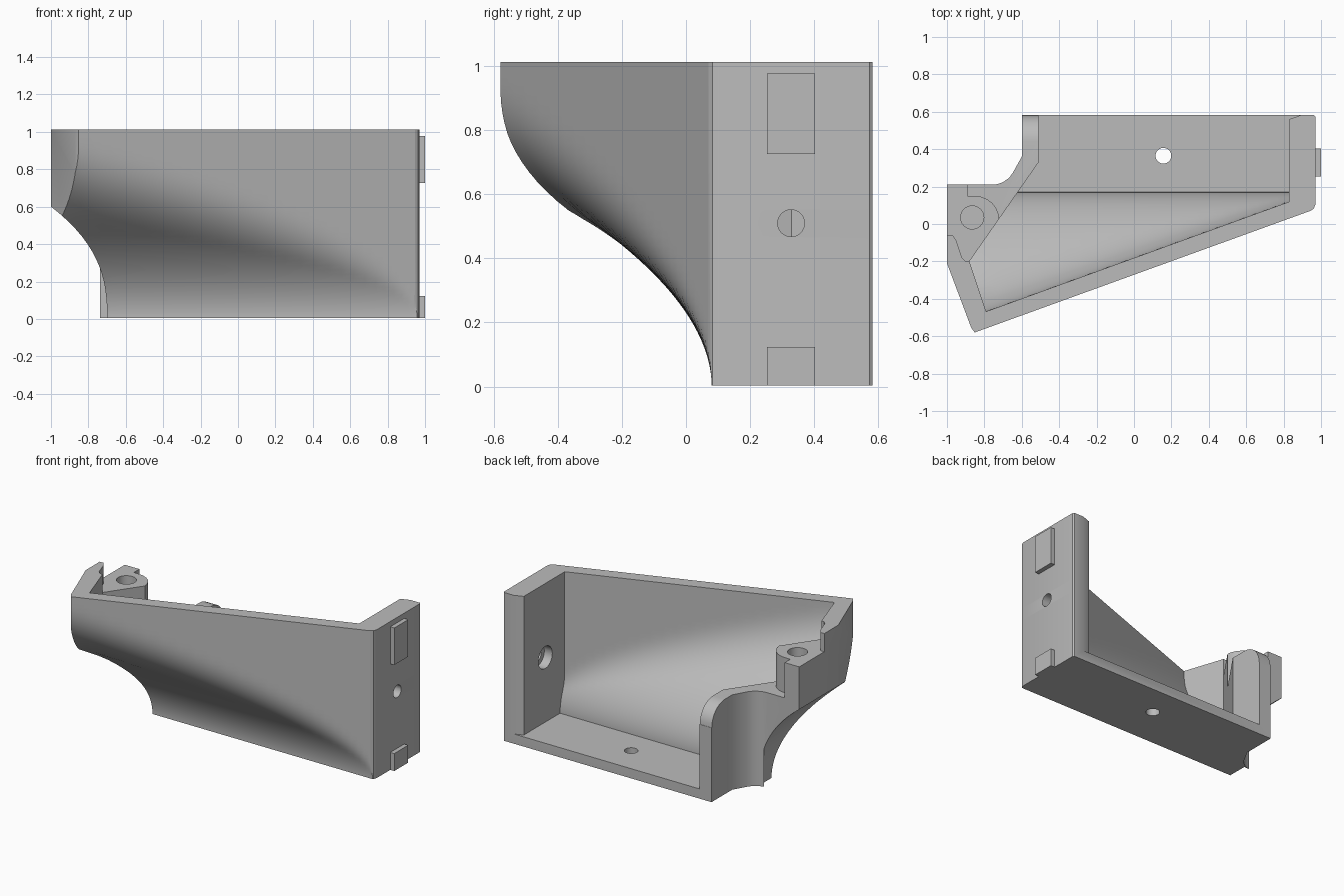
import bpy, bmesh, math

cube = bpy.data.objects.get("Cube")
if cube:
    bpy.data.objects.remove(cube, do_unlink=True)

BASE, TOP = 0.004, 1.014
FLOOR = 0.07
gray = bpy.data.materials.new("plain gray")
gray.use_nodes = True
gray.diffuse_color = (0.5, 0.5, 0.5, 1)
gray.node_tree.nodes["Principled BSDF"].inputs["Base Color"].default_value = gray.diffuse_color


def loft(name, rings):
    """Solid through a stack of equal-sized rings."""
    bm = bmesh.new()
    rows = [[bm.verts.new(p) for p in ring] for ring in rings]
    sides = []
    for a, b in zip(rows, rows[1:]):
        for i in range(len(a)):
            j = (i + 1) % len(a)
            sides.append(bm.faces.new((a[i], a[j], b[j], b[i])))
    bm.faces.new(rows[0][::-1])
    bm.faces.new(rows[-1])
    bmesh.ops.recalc_face_normals(bm, faces=bm.faces[:])
    if len(rings) > 2:
        bmesh.ops.triangulate(bm, faces=sides)
    mesh = bpy.data.meshes.new(name)
    bm.to_mesh(mesh)
    bm.free()
    mesh.materials.append(gray)
    obj = bpy.data.objects.new(name, mesh)
    bpy.context.collection.objects.link(obj)
    return obj


def prism(name, plan, low, high):
    return loft(name, [[(x, y, z) for x, y in plan] for z in (low, high)])


def circle(u, v, radius):
    turn = [math.tau * i / 32 for i in range(32)]
    return [(u + radius * math.cos(a), v + radius * math.sin(a)) for a in turn]


def cross_rod(name, y, z, radius, low, high):
    return loft(name, [[(x, u, v) for u, v in circle(y, z, radius)] for x in (low, high)])


def combine(target, tool, operation):
    mod = target.modifiers.new("cut", "BOOLEAN")
    mod.operation = operation
    mod.solver = "EXACT"
    mod.object = tool
    bpy.ops.object.select_all(action="DESELECT")
    bpy.context.view_layer.objects.active = target
    target.select_set(True)
    bpy.ops.object.modifier_apply(modifier=mod.name)
    bpy.data.objects.remove(tool, do_unlink=True)


def sweep(z):
    """S-shaped profile, from 0 at the base to 1 at the rim."""
    if z <= 0.5:
        return 0.545 * (max(z, 0) / 0.5) ** 1.9
    return 1 - 0.455 * (max(0.95 - z, 0) / 0.45) ** 2.3


def front(x, z):
    """Front surface: the S gets shallower and lower towards the end wall."""
    t = (0.97 - x) / 1.83
    height = min(1, max(math.sqrt(t), 0.03))
    return 0.08 - 0.663 * t * sweep(z / height)


COLUMNS, STEPS = 28, 40


def flared_block(name, low, high, lift, gap, right, back):
    columns = [right - (right + 1.2) * (i / COLUMNS) ** 1.6 for i in range(COLUMNS + 1)]
    rings = []
    for i in range(STEPS + 1):
        z = low + (high - low) * (i / STEPS) ** 1.3
        rings.append([(x, front(x, z - lift) + gap, z) for x in columns]
                     + [(-1.2, back, z), (right, back, z)])
    return loft(name, rings)


# Outer body with the flared front, trimmed to the plan outline
body = flared_block("bracket_body", BASE, TOP, BASE, 0, 0.97, 0.7)
fillet = [(-0.76 + 0.13 * math.sin(a), 0.34 - 0.13 * math.cos(a))
          for a in (math.radians(d) for d in range(0, 61, 10))]
outline = [(0.945, -1), (0.945, 0.071), (0.962, 0.083), (0.97, 0.105), (0.97, 0.573), (0.963, 0.582),
           (-0.6, 0.582), (-0.6, 0.36)] + fillet[::-1] + [(-1, 0.21), (-1, -0.21), (-0.87, -0.555),
                                                          (-0.85, -0.582), (-0.85, -1)]
combine(body, prism("outline", outline, -0.1, 1.2), "INTERSECT")

# Concave undercut beneath the narrow side
under = [(-0.7 - 1.13 * z ** 2.6, z) for z in (0.04 * i for i in range(20))]
under = [(-0.7, -0.2)] + under + [(-1.3, under[-1][1]), (-1.3, -0.2)]
combine(body, loft("undercut", [[(x, y, z) for x, z in under] for y in (-1, 0.212)]), "DIFFERENCE")

# Hollow interior, open at the top and back
cavity = flared_block("cavity", FLOOR, 1.1, FLOOR, 0.09, 0.95, 0.7)
inside = [(0.83, -1), (0.83, 0.56), (0.9, 0.585), (0.9, 0.66), (-0.51, 0.66),
          (-0.51, 0.33), (-0.88, -0.2), (-0.79, -0.47), (-0.79, -1)]
combine(cavity, prism("inside", inside, 0, 1.2), "INTERSECT")
combine(body, cavity, "DIFFERENCE")

# Lowered screw boss beside the full-height rim
boss = [(-0.4, -0.2), (-0.4, 0.7), (-1.1, 0.7), (-1.1, -0.06), (-0.97, -0.06), (-0.95, -0.09),
        (-0.92, -0.18), (-0.9, -0.2)]
combine(body, prism("boss_step", boss, 0.89, 1.2), "DIFFERENCE")

# Lower shelf around the rounded boss
arc = [(-0.85 + 0.13 * math.cos(a), 0.02 + 0.13 * math.sin(a))
       for a in (math.radians(d) for d in range(0, 91, 15))]
shelf = [(-0.4, 0.02)] + arc + [(-0.89, 0.15), (-0.89, 0.7), (-0.4, 0.7)]
combine(body, prism("shelf_step", shelf, 0.65, 1.2), "DIFFERENCE")

# Rounded top of the rear post
curve = [(0.44 + 0.14 * math.sin(a), 0.51 + 0.14 * math.cos(a))
         for a in (math.radians(d) for d in range(0, 91, 10))]
corner = curve + [(0.7, 0.51), (0.7, 0.8), (0.44, 0.8)]
combine(body, loft("post_round", [[(x, y, z) for y, z in corner] for x in (-0.7, -0.4)]), "DIFFERENCE")

# Screw holes in the boss, floor and end wall
combine(body, prism("boss_hole", circle(-0.865, 0.035, 0.062), 0.62, 1.2), "DIFFERENCE")
combine(body, prism("floor_hole", circle(0.157, 0.365, 0.042), -0.1, 0.2), "DIFFERENCE")
combine(body, cross_rod("wall_hole", 0.328, 0.51, 0.042, 0.7, 1.1), "DIFFERENCE")
combine(body, cross_rod("wall_recess", 0.328, 0.51, 0.075, 0.7, 0.89), "DIFFERENCE")

bpy.ops.object.select_all(action="DESELECT")
body.select_set(True)
bpy.context.view_layer.objects.active = body
bpy.ops.object.shade_smooth_by_angle(angle=math.radians(30))

# Locating tabs on the end wall
tab = [(0.96, 0.253), (1.0, 0.253), (1.0, 0.403), (0.96, 0.403)]
prism("upper_tab", tab, 0.726, 0.978)
prism("lower_tab", tab, BASE, 0.123)
